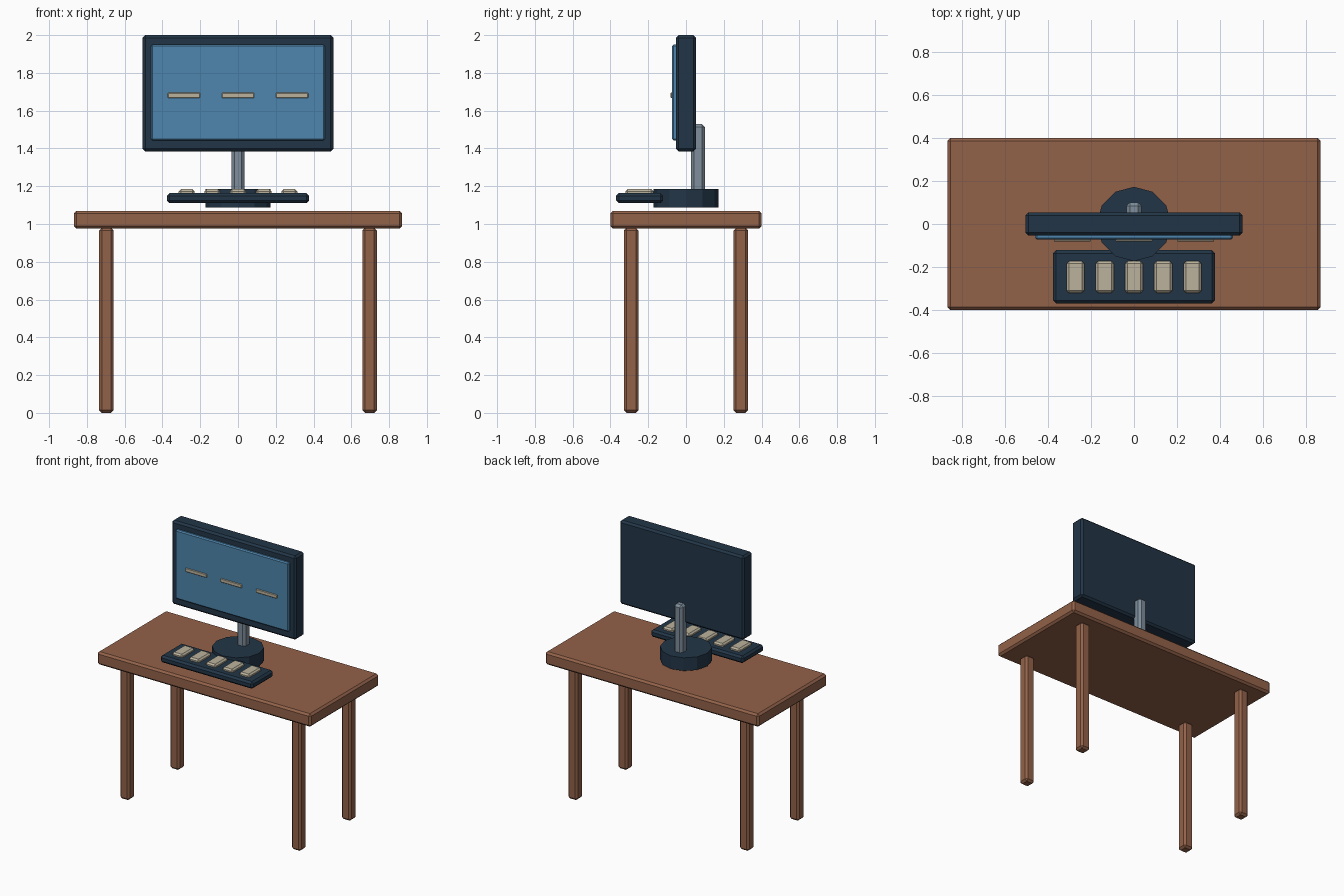
import bpy, bmesh, math
from mathutils import Matrix

if "Cube" in bpy.data.objects:
    bpy.data.objects.remove(bpy.data.objects["Cube"])


def material(name, rgb):
    m = bpy.data.materials.new(name)
    m.diffuse_color = (*rgb, 1.0)
    m.use_nodes = True
    m.node_tree.nodes["Principled BSDF"].inputs["Base Color"].default_value = m.diffuse_color
    return m


WOOD = material("brown wood", (0.29, 0.122, 0.067))
NAVY = material("dark navy", (0.016, 0.036, 0.063))
BLUE = material("screen blue", (0.077, 0.235, 0.42))
CREAM = material("cream", (0.50, 0.45, 0.34))
STEEL = material("grey steel", (0.21, 0.27, 0.33))


def finish(name, bm, mat):
    mesh = bpy.data.meshes.new(name)
    bm.to_mesh(mesh)
    bm.free()
    mesh.materials.append(mat)
    ob = bpy.data.objects.new(name, mesh)
    bpy.context.collection.objects.link(ob)
    return ob


def box(name, x, y, z, mat, chamfer):
    """Chamfered box from (min, max) ranges on each axis."""
    bm = bmesh.new()
    bmesh.ops.create_cube(bm, size=1)
    size = [b - a for a, b in (x, y, z)]
    mid = [(a + b) / 2 for a, b in (x, y, z)]
    bmesh.ops.transform(bm, verts=bm.verts,
                        matrix=Matrix.Translation(mid) @ Matrix.Diagonal((*size, 1)))
    ob = finish(name, bm, mat)
    if chamfer:
        mod = ob.modifiers.new("chamfer", "BEVEL")
        mod.width = chamfer
        mod.segments = 1
        mod.limit_method = 'ANGLE'
    return ob


# Table
box("table_top", (-0.868, 0.868), (-0.40, 0.40), (0.975, 1.07), WOOD, 0.014)
for sx, side in ((-1, "left"), (1, "right")):
    for sy, end in ((-1, "front"), (1, "back")):
        cx, cy = sx * 0.697, sy * 0.29
        box(f"{end}_{side}_leg", (cx - 0.038, cx + 0.038), (cy - 0.038, cy + 0.038),
            (0, 0.98), WOOD, 0.014)

# Monitor stand: twelve-sided foot and a chamfered post
bm = bmesh.new()
bmesh.ops.create_cone(bm, cap_ends=True, segments=12, radius1=0.173, radius2=0.173,
                      depth=0.096, matrix=Matrix.Translation((0, 0, 1.136)))
finish("monitor_foot", bm, NAVY)
box("monitor_post", (-0.035, 0.035), (0.027, 0.1), (1.1, 1.53), STEEL, 0.016)

# Monitor housing, screen and the three bars shown on it
box("monitor_housing", (-0.505, 0.505), (-0.054, 0.054), (1.385, 2.0), NAVY, 0.014)
box("screen", (-0.46, 0.46), (-0.073, -0.045), (1.443, 1.95), BLUE, 0.008)
for i in (-1, 0, 1):
    c = i * 0.286
    box(f"screen_bar_{i + 2}", (c - 0.086, c + 0.086), (-0.082, -0.0725),
        (1.668, 1.695), CREAM, 0.003)

# Keyboard with five large keys
box("keyboard", (-0.376, 0.376), (-0.37, -0.122), (1.11, 1.163), NAVY, 0.014)
for i in range(-2, 3):
    c = i * 0.136
    box(f"key_{i + 3}", (c - 0.042, c + 0.042), (-0.32, -0.173),
        (1.148, 1.184), CREAM, 0.011)
